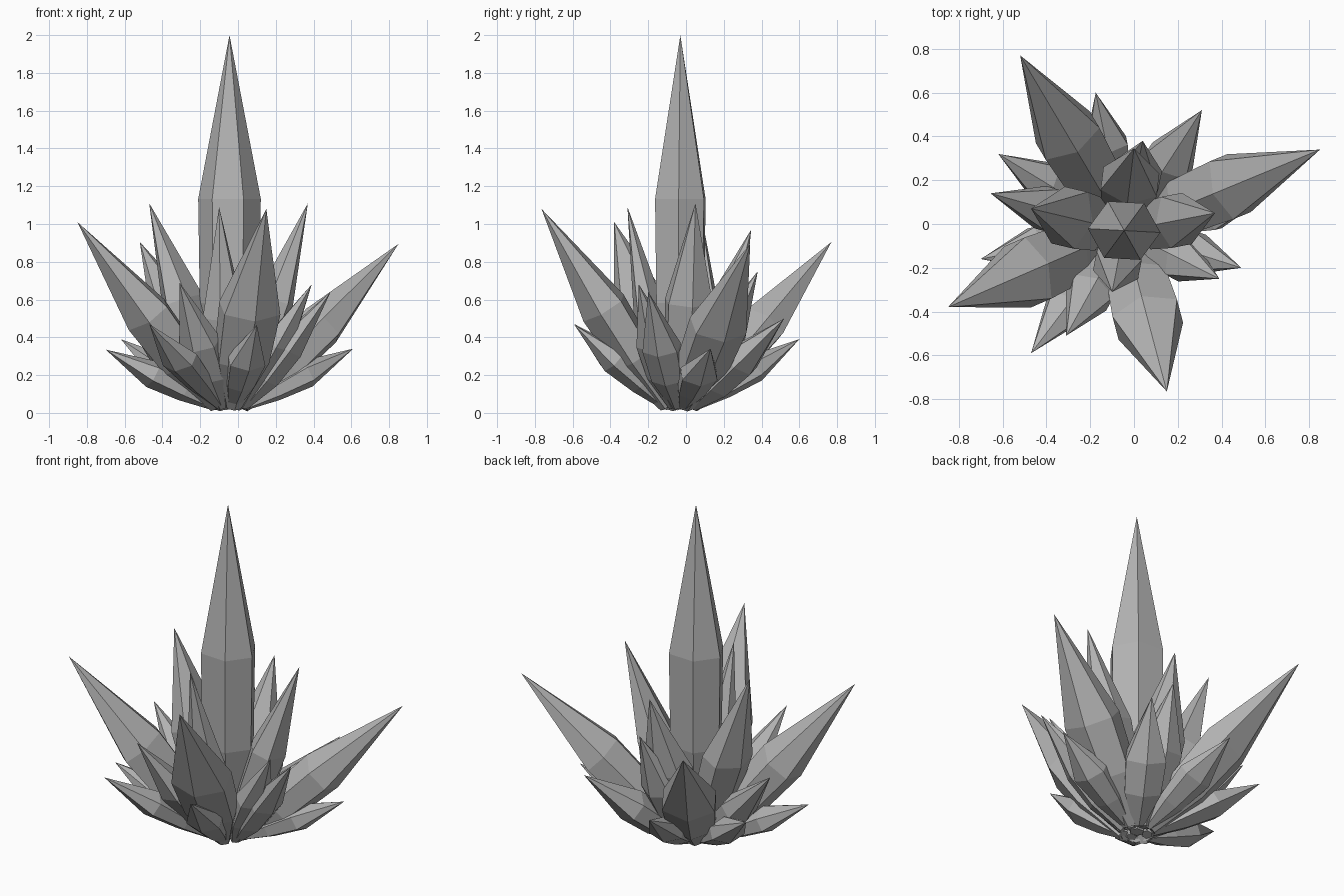
import bpy
import bmesh
from math import cos, sin, pi
from mathutils import Vector, Quaternion

default_cube = bpy.data.objects.get("Cube")
if default_cube:
    bpy.data.objects.remove(default_cube, do_unlink=True)

# One plain grey stone colour
GREY = (0.45, 0.45, 0.45, 1.0)
stone = bpy.data.materials.new("grey_crystal")
stone.use_nodes = True
stone.diffuse_color = GREY
shader = next(n for n in stone.node_tree.nodes if n.type == 'BSDF_PRINCIPLED')
shader.inputs["Base Color"].default_value = GREY

CENTRE = Vector((-0.045, -0.03, 0.03))
SIDES = 6


def crystal(name, tip, radius, shoulder=0.52, belly=0.9, reach=0.08, flat=0.82):
    """Six-sided shard: narrow root, belly ring, widest shoulder, sharp tip."""
    tip = Vector(tip)
    outward = Vector((tip.x - CENTRE.x, tip.y - CENTRE.y, 0))
    upright = outward.length < 0.01
    root = CENTRE.copy()
    if not upright:
        root += outward.normalized() * reach
    axis = tip - root
    # Leaning shards carry a ridge along their upper side
    turn = Quaternion() if upright else axis.to_track_quat('Z', 'Y')
    phase = -0.06 if upright else pi / SIDES
    width = radius if upright else radius * 1.1

    bm = bmesh.new()

    def ring(fraction, size):
        points = []
        for i in range(SIDES):
            angle = phase + i * 2 * pi / SIDES
            offset = Vector((cos(angle) * width, sin(angle) * radius * flat, 0))
            points.append(bm.verts.new(root + axis * fraction + turn @ offset * size))
        return points

    rings = [ring(0, 0.25), ring(shoulder * 0.5, belly), ring(shoulder, 1)]
    point = bm.verts.new(tip)
    bm.faces.new(list(reversed(rings[0])))
    for i in range(SIDES):
        j = (i + 1) % SIDES
        for low, high in zip(rings, rings[1:]):
            bm.faces.new((low[i], low[j], high[j], high[i]))
        bm.faces.new((rings[-1][i], rings[-1][j], point))
    bmesh.ops.recalc_face_normals(bm, faces=bm.faces[:])

    mesh = bpy.data.meshes.new(name)
    bm.to_mesh(mesh)
    bm.free()
    mesh.materials.append(stone)
    obj = bpy.data.objects.new(name, mesh)
    bpy.context.collection.objects.link(obj)


# Tall central spire
crystal("central_spire", (CENTRE.x, CENTRE.y, 2), 0.166, 0.56, 0.95, flat=0.9)

# Four large leaning shards
crystal("large_shard_back", (-0.52, 0.77, 0.905), 0.15, 0.5)
crystal("large_shard_left", (0.85, 0.34, 0.895), 0.15, 0.5)
crystal("large_shard_right", (-0.85, -0.38, 1.01), 0.16, 0.5)
crystal("large_shard_front", (0.15, -0.765, 1.08), 0.16, 0.5)

# Steep shards hugging the spire
crystal("steep_shard_right", (-0.47, 0.07, 1.11), 0.14, reach=0.06)
crystal("steep_shard_left", (0.37, 0.05, 1.11), 0.125, reach=0.05)
crystal("steep_shard_front", (-0.1, -0.31, 1.09), 0.11, 0.45, reach=0.06)
crystal("steep_shard_back", (0, 0.345, 0.97), 0.135, reach=0.06)
crystal("short_shard_back", (0.04, 0.38, 0.75), 0.12)

# Medium shards between the large ones
crystal("medium_shard_left_front", (0.49, -0.2, 0.64), 0.1)
crystal("medium_shard_front_left", (0.39, -0.25, 0.68), 0.1)
crystal("medium_shard_right", (-0.655, 0.14, 0.6), 0.105)
crystal("medium_shard_front_right", (-0.31, -0.51, 0.69), 0.11)
crystal("medium_shard_back_left", (0.31, 0.52, 0.5), 0.115)

# Low shards spreading around the foot, with slimmer bellies
for name, tip in {
    "back": (-0.175, 0.6, 0.39),
    "left": (0.61, 0.13, 0.34),
    "back_right": (-0.62, 0.32, 0.39),
    "right": (-0.7, -0.16, 0.335),
    "front_right": (-0.47, -0.59, 0.47),
    "front": (0.1, -0.59, 0.465),
}.items():
    crystal("low_shard_" + name, tip, 0.1, 0.57, 0.75, flat=0.75)
